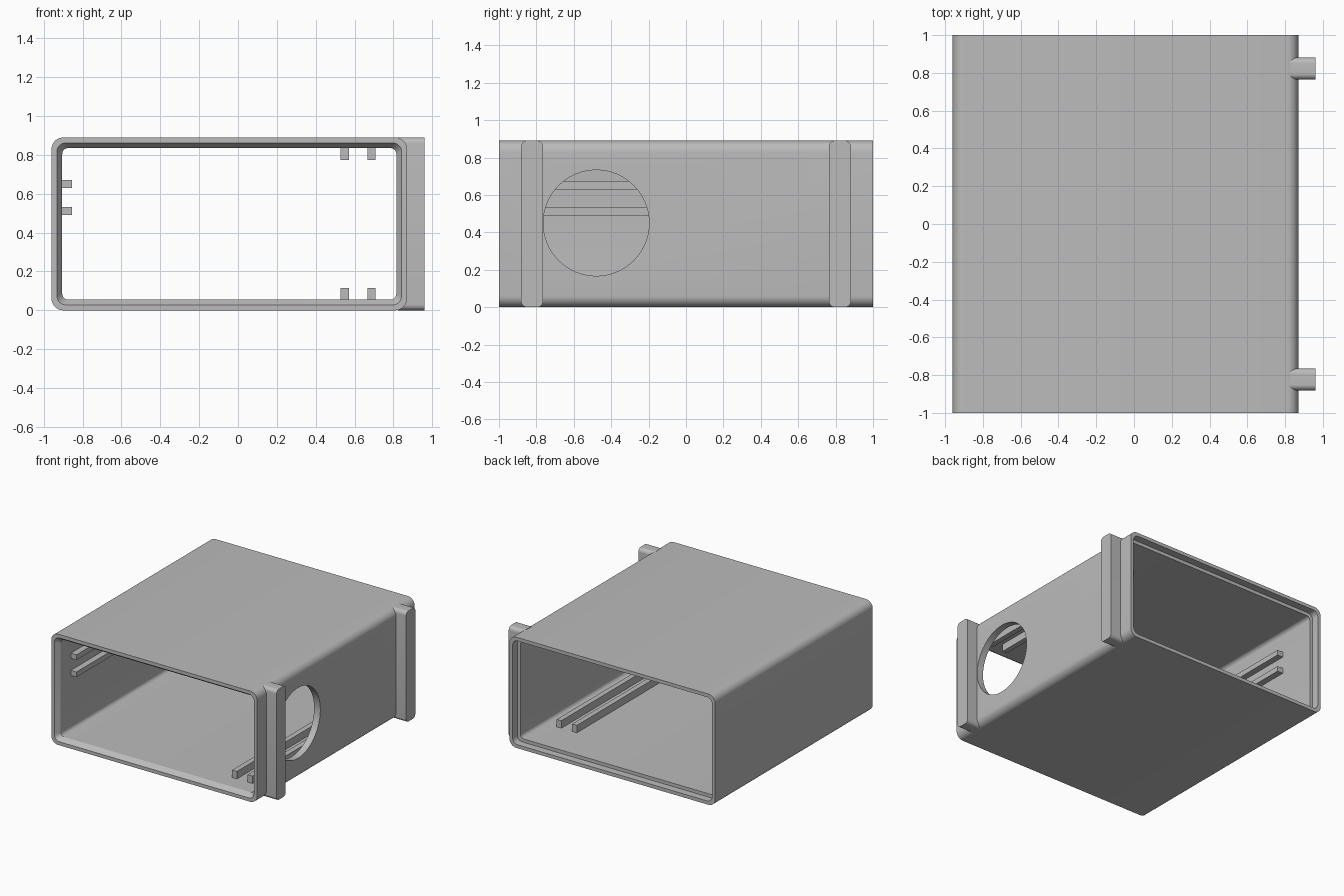
import bpy, bmesh, math
from mathutils import Vector

cube = bpy.data.objects.get("Cube")
if cube:
    bpy.data.objects.remove(cube, do_unlink=True)

grey = bpy.data.materials.new("plain_grey")
grey.use_nodes = True
colour = (0.5, 0.5, 0.5, 1)
grey.diffuse_color = colour
grey.node_tree.nodes["Principled BSDF"].inputs["Base Color"].default_value = colour


def rounded_rect(u0, u1, v0, v1, r, steps=8):
    """Outline points of a rounded rectangle, counter-clockwise."""
    corners = [(u1 - r, v1 - r), (u0 + r, v1 - r), (u0 + r, v0 + r), (u1 - r, v0 + r)]
    pts = []
    for k, (cu, cv) in enumerate(corners):
        for i in range(steps + 1):
            a = math.pi / 2 * (k + i / steps)
            pts.append((cu + r * math.cos(a), cv + r * math.sin(a)))
    return pts


def loft(name, rings, closed):
    """Skin rings of points; closed joins last to first, otherwise ends are capped."""
    bm = bmesh.new()
    loops = [[bm.verts.new(p) for p in ring] for ring in rings]
    n = len(loops[0])
    pairs = list(zip(loops, loops[1:]))
    if closed:
        pairs.append((loops[-1], loops[0]))
    else:
        bm.faces.new(loops[0])
        bm.faces.new(loops[-1])
    for a, b in pairs:
        for i in range(n):
            j = (i + 1) % n
            bm.faces.new((a[i], a[j], b[j], b[i]))
    bmesh.ops.recalc_face_normals(bm, faces=bm.faces)
    mesh = bpy.data.meshes.new(name)
    bm.to_mesh(mesh)
    bm.free()
    mesh.materials.append(grey)
    obj = bpy.data.objects.new(name, mesh)
    bpy.context.collection.objects.link(obj)
    return obj


def smooth(obj):
    bpy.ops.object.select_all(action='DESELECT')
    obj.select_set(True)
    bpy.context.view_layer.objects.active = obj
    bpy.ops.object.shade_smooth_by_angle(angle=math.radians(30))


# Housing: open tube with a chamfered front mouth and a stepped back mouth
X0, X1, Z1, WALL, LIP = -0.96, 0.87, 0.89, 0.055, 0.028


def section(inset, radius, y):
    return [(x, y, z) for x, z in
            rounded_rect(X0 + inset, X1 - inset, inset, Z1 - inset, radius)]


housing = loft("housing", [
    section(0, 0.06, -1), section(0, 0.06, 1),
    section(LIP, 0.045, 1), section(LIP, 0.045, 0.94),
    section(WALL, 0.03, 0.94), section(WALL, 0.03, -0.96),
    section(LIP, 0.045, -1)], closed=True)

# Round opening in the side wall
circle = [(-0.48 + 0.283 * math.cos(math.tau * i / 64),
           0.45 + 0.283 * math.sin(math.tau * i / 64)) for i in range(64)]
cutter = loft("hole_cutter", [[(x, y, z) for y, z in circle] for x in (0.7, 1.0)], closed=False)
cutter.hide_render = True
cut = housing.modifiers.new("hole", 'BOOLEAN')
cut.operation = 'DIFFERENCE'
cut.solver = 'EXACT'
cut.object = cutter
bpy.context.view_layer.objects.active = housing
bpy.ops.object.modifier_apply(modifier="hole")
bpy.data.objects.remove(cutter, do_unlink=True)
smooth(housing)

# Two upright mounting strips with rounded ends on the side wall
for name, y in (("front", -0.823), ("back", 0.823)):
    outline = rounded_rect(y - 0.058, y + 0.058, 0, Z1, 0.03)
    strip = loft(name + "_mounting_strip",
                 [[(x, a, b) for a, b in outline] for x in (0.825, 0.96)], closed=False)
    smooth(strip)


def rail(name, x0, x1, z0, z1):
    """Long square bar along the inside of the housing."""
    corners = ((x0, z0), (x1, z0), (x1, z1), (x0, z1))
    loft(name, [[(x, y, z) for x, z in corners] for y in (-0.83, 0.63)], closed=False)


# Paired guide rails on floor, ceiling and the far side wall
for side, x in (("inner", 0.55), ("outer", 0.688)):
    rail(side + "_floor_rail", x - 0.021, x + 0.021, 0.05, 0.115)
    rail(side + "_ceiling_rail", x - 0.021, x + 0.021, 0.775, 0.84)
for side, z in (("lower", 0.512), ("upper", 0.65)):
    rail(side + "_wall_rail", -0.91, -0.855, z - 0.021, z + 0.021)
